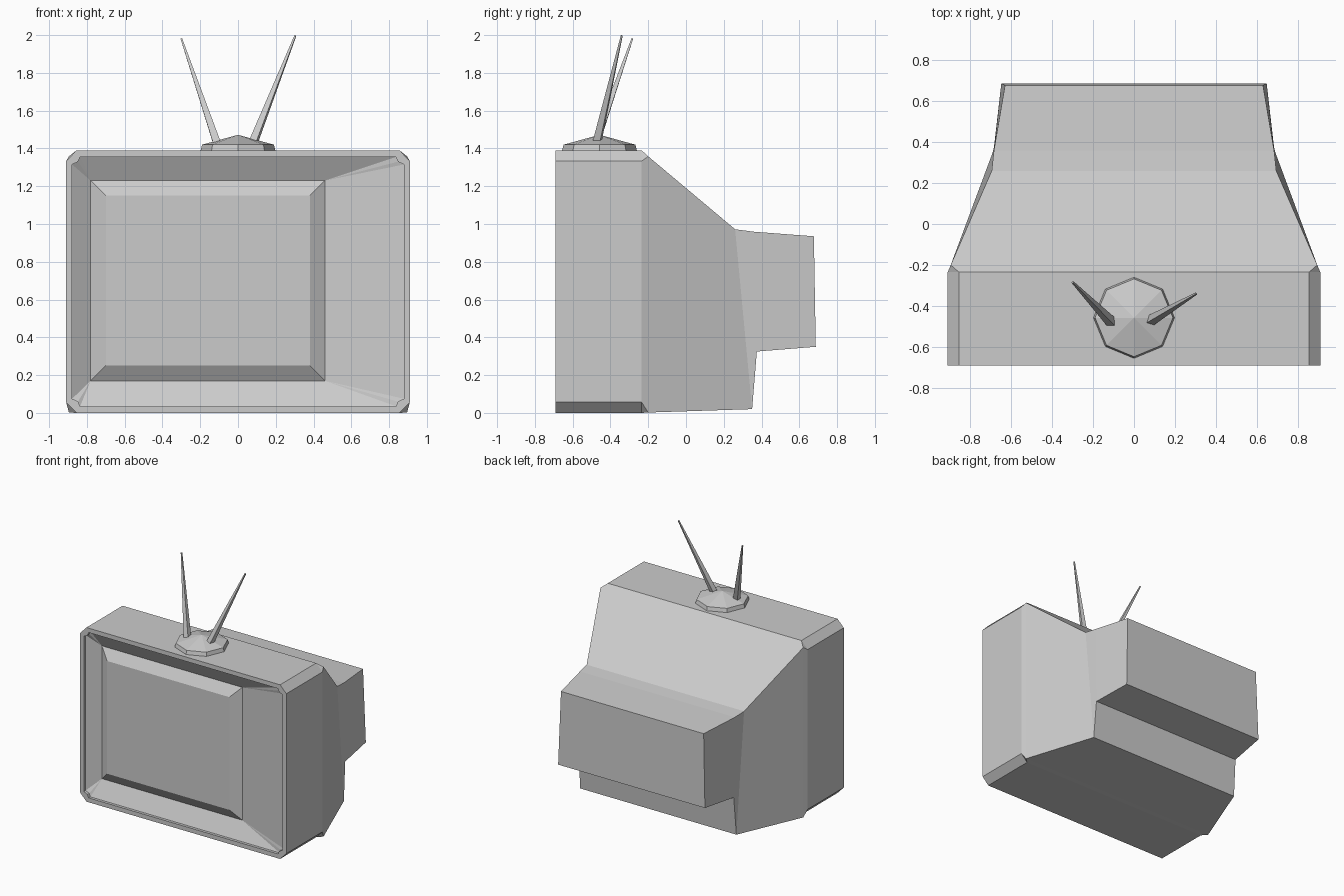
import bpy, bmesh
from math import pi
from mathutils import Vector

cube = bpy.data.objects.get("Cube")
if cube:
    bpy.data.objects.remove(cube, do_unlink=True)

grey = bpy.data.materials.new("plain grey")
grey.use_nodes = True
grey.diffuse_color = (0.6, 0.6, 0.6, 1)
grey.node_tree.nodes["Principled BSDF"].inputs["Base Color"].default_value = (0.6, 0.6, 0.6, 1)

MID = 0.695      # mid height of the cabinet
FRONT = -0.69    # front plane


def finish(bm, name):
    bmesh.ops.recalc_face_normals(bm, faces=bm.faces)
    mesh = bpy.data.meshes.new(name)
    bm.to_mesh(mesh)
    bm.free()
    mesh.materials.append(grey)
    obj = bpy.data.objects.new(name, mesh)
    bpy.context.collection.objects.link(obj)
    return obj


def corner_loop(bm, corner, y):
    """Mirror one corner outline (x, z) into all four corners."""
    verts = []
    for sx, sz in ((1, 1), (-1, 1), (-1, -1), (1, -1)):
        pts = corner if sx * sz > 0 else corner[::-1]
        verts += [bm.verts.new((sx * x, y, MID + sz * z)) for x, z in pts]
    return verts


def rectangle(bm, x0, x1, z0, z1, y):
    return [bm.verts.new((x, y, z)) for x, z in ((x1, z1), (x0, z1), (x0, z0), (x1, z0))]


def bridge(bm, a, b):
    n = len(a)
    for i in range(n):
        j = (i + 1) % n
        bm.faces.new((a[i], a[j], b[j], b[i]))


# Cabinet: chamfered front block
bm = bmesh.new()
chamfer = [(0.91, 0.638), (0.855, 0.695)]
notch = [(0.878, 0.62), (0.847, 0.635), (0.836, 0.66)]
outer = corner_loop(bm, chamfer, FRONT)
back = corner_loop(bm, chamfer, -0.235)
lip = corner_loop(bm, notch, FRONT)
step = corner_loop(bm, notch, FRONT + 0.022)
frame = rectangle(bm, -0.78, 0.46, 0.17, 1.23, FRONT + 0.088)
bridge(bm, outer, back)
bridge(bm, lip, step)

# Tapered rear housing: (y, z, half width) round the side profile
profile = [(-0.2, 1.358, 0.895), (0.26, 0.972, 0.695), (0.36, 0.959, 0.684),
           (0.677, 0.935, 0.63), (0.687, 0.35, 0.648), (0.375, 0.325, 0.684),
           (0.35, 0.02, 0.69), (-0.2, 0.002, 0.895)]
right = [bm.verts.new((-w, y, z)) for y, z, w in profile]
left = [bm.verts.new((w, y, z)) for y, z, w in profile]
for i in range(7):
    bm.faces.new((right[i], right[i + 1], left[i + 1], left[i]))
for side in (right, left):
    for i in range(3):
        bm.faces.new((side[i], side[i + 1], side[6 - i], side[7 - i]))

# Rim, sloping recess and shoulder, corner by corner
shoulder = [left[0], right[0], right[7], left[7]]
for k in range(4):
    n = (k + 1) % 4
    o, o2, on = outer[2 * k], outer[2 * k + 1], outer[2 * n]
    p, q, r = lip[3 * k:3 * k + 3]
    bm.faces.new((o, o2, r, q, p))
    bm.faces.new((o2, on, lip[3 * n], r))
    p, q, r = step[3 * k:3 * k + 3]
    bm.faces.new((p, q, frame[k]))
    bm.faces.new((q, r, frame[k]))
    bm.faces.new((r, step[3 * n], frame[n], frame[k]))
    bm.faces.new((back[2 * k], back[2 * k + 1], shoulder[k]))
    bm.faces.new((back[2 * k + 1], back[2 * n], shoulder[n], shoulder[k]))
finish(bm, "cabinet")

# Raised screen with bevelled border
bm = bmesh.new()
edge = rectangle(bm, -0.78, 0.46, 0.17, 1.23, FRONT + 0.088)
glass = rectangle(bm, -0.7, 0.38, 0.25, 1.15, FRONT + 0.038)
bridge(bm, edge, glass)
bm.faces.new(glass)
finish(bm, "screen")


# Octagonal aerial base: short rim and a low pointed cap
def ring(bm, radius, z):
    made = bmesh.ops.create_circle(bm, segments=8, radius=radius)["verts"]
    for v in made:
        v.co += Vector((0, -0.458, z))
    return made


bm = bmesh.new()
low, high = ring(bm, 0.198, 1.39), ring(bm, 0.19, 1.42)
bridge(bm, low, high)
bm.faces.new(low)
tip = bm.verts.new((0, -0.458, 1.472))
for i in range(8):
    bm.faces.new((high[i], high[(i + 1) % 8], tip))
finish(bm, "aerial_base")


# Two tapered four-sided aerial rods
def rod(name, start, end):
    start, end = Vector(start), Vector(end)
    axis = end - start
    bm = bmesh.new()
    bmesh.ops.create_cone(bm, cap_ends=True, segments=4, radius1=0.028,
                          radius2=0.006, depth=axis.length)
    obj = finish(bm, name)
    obj.location = (start + end) / 2
    obj.rotation_euler = axis.to_track_quat("Z", "Y").to_euler()


rod("right_aerial", (-0.112, -0.478, 1.43), (-0.3, -0.284, 1.982))
rod("left_aerial", (0.08, -0.472, 1.43), (0.304, -0.34, 1.998))
